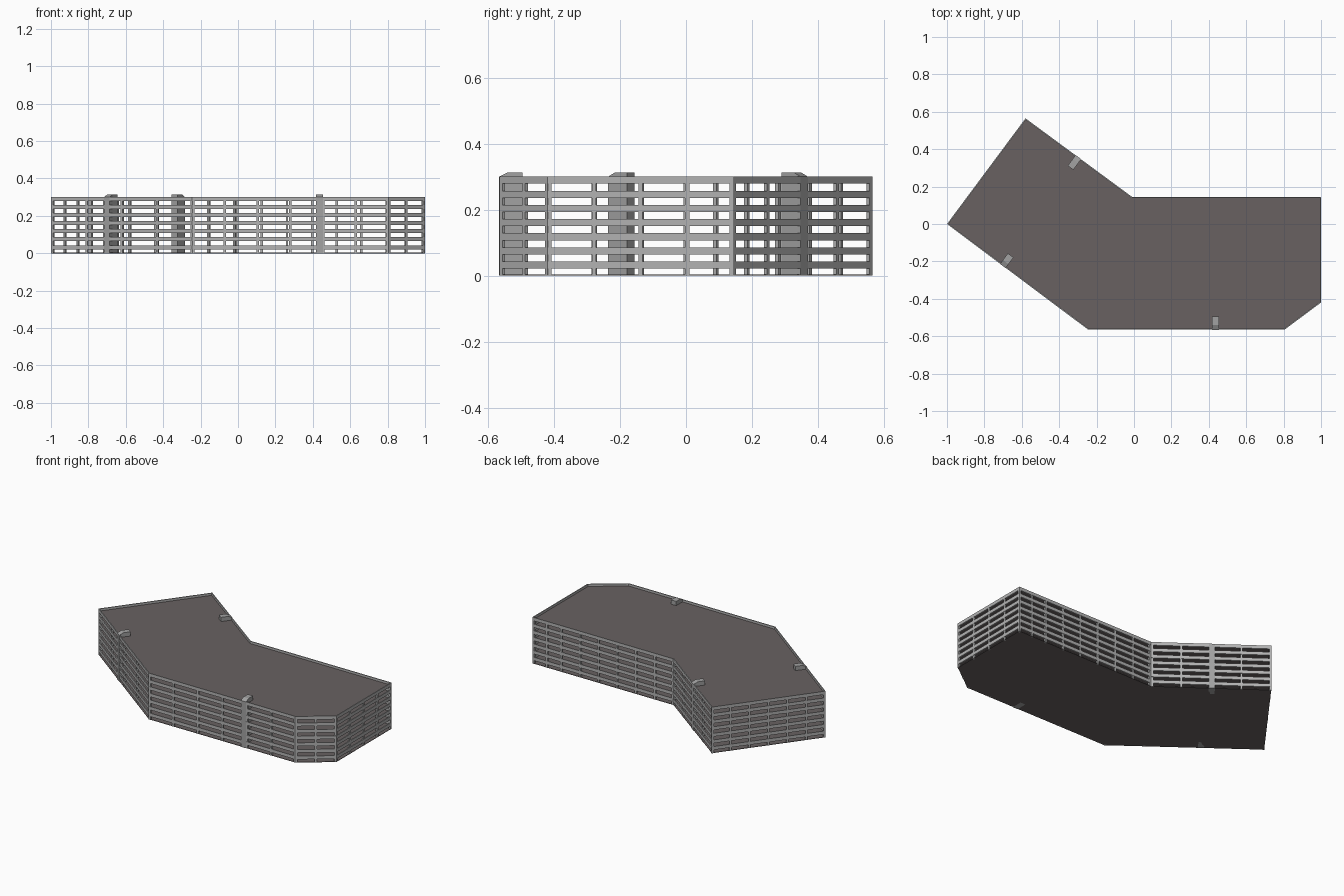
import bpy, bmesh
from mathutils import Vector

if "Cube" in bpy.data.objects:
    bpy.data.objects.remove(bpy.data.objects["Cube"])

# Footprint, counter-clockwise from the west corner
OUT = [Vector(p) for p in [(-1, 0), (-0.245, -0.565), (0.805, -0.565), (1, -0.42),
                           (1, 0.145), (-0.01, 0.145), (-0.58, 0.565)]]
N = len(OUT)
LEVELS, PITCH, GAP = 7, 0.3 / 7, 0.0215


def material(name, rgb):
    m = bpy.data.materials.new(name)
    m.diffuse_color = (*rgb, 1)
    m.use_nodes = True
    m.node_tree.nodes["Principled BSDF"].inputs["Base Color"].default_value = m.diffuse_color
    return m


CONCRETE = material("light concrete", (0.45, 0.45, 0.45))
TOWER = material("tower concrete", (0.36, 0.36, 0.36))
DECK = material("brown grey deck", (0.14, 0.12, 0.12))


def finish(bm, name, mat):
    bmesh.ops.recalc_face_normals(bm, faces=bm.faces)
    me = bpy.data.meshes.new(name)
    bm.to_mesh(me)
    bm.free()
    me.materials.append(mat)
    ob = bpy.data.objects.new(name, me)
    bpy.context.collection.objects.link(ob)


def edge(i):
    """Start, direction, inward normal and length of one wall."""
    a, b = OUT[i % N], OUT[(i + 1) % N]
    d = (b - a).normalized()
    return a, d, Vector((-d.y, d.x)), (b - a).length


def inset(t):
    pts = []
    for i in range(N):
        n1, n2 = edge(i - 1)[2], edge(i)[2]
        pts.append(OUT[i] + (n1 + n2) * t / (1 + n1.dot(n2)))
    return pts


def extrude(bm, loop, vec):
    """Solid from a closed loop of 3D points."""
    f = bm.faces.new([bm.verts.new(p) for p in loop])
    r = bmesh.ops.extrude_face_region(bm, geom=[f], use_keep_orig=True)
    bmesh.ops.translate(bm, vec=vec,
                        verts=[v for v in r["geom"] if isinstance(v, bmesh.types.BMVert)])


def slab(name, z0, z1, t):
    bm = bmesh.new()
    extrude(bm, [p.to_3d() + Vector((0, 0, z0)) for p in inset(t)], (0, 0, z1 - z0))
    finish(bm, name, DECK)


def parapet(name, z0, z1):
    bm = bmesh.new()
    rings = [[bm.verts.new((p.x, p.y, z)) for p in inset(t)]
             for t, z in ((0, z0), (0, z1), (0.006, z1), (0.006, z0))]
    for k in range(4):
        a, b = rings[k], rings[(k + 1) % 4]
        for i in range(N):
            j = (i + 1) % N
            bm.faces.new((a[i], a[j], b[j], b[i]))
    finish(bm, name, CONCRETE)


# Decks and parapet bands on every level
slab("ground_floor", 0, 0.003, 0.002)
for k in range(LEVELS):
    z = k * PITCH + GAP
    slab(f"deck_{k + 1}", z + 0.001, z + 0.007, 0.003)
    parapet(f"parapet_{k + 1}", z, (k + 1) * PITCH)

# Columns along each wall, evenly spaced except along the back
W = 0.013
bays = [4, 6, 2, 4, 0, 4, 6]
bm = bmesh.new()
for i, n in enumerate(bays):
    a, d, nrm, length = edge(i)
    if n:
        spots = [length * k / n for k in range(n + 1)]
    else:
        spots = [1 - x for x in (1, 0.9, 0.794, 0.66, 0.528, 0.396, 0.262, 0.126, -0.01)]
    for u in spots:
        u = min(max(u, W / 2), length - W / 2)
        loop = [a + d * (u + s * W / 2) + nrm * t
                for s, t in ((-1, 0.001), (1, 0.001), (1, 0.012), (-1, 0.012))]
        extrude(bm, [p.to_3d() for p in loop], (0, 0, 0.281))
finish(bm, "columns", CONCRETE)

# Stair towers with a sloped outer cap
for name, i, t in (("left_stair_tower", 0, 0.396), ("front_stair_tower", 1, 0.648),
                   ("back_stair_tower", 5, 0.505)):
    a, d, nrm, length = edge(i)
    tw = 0.037
    base = a + d * (length * t - tw / 2)
    bm = bmesh.new()
    prof = ((-0.001, 0), (0.07, 0), (0.07, 0.313), (0.025, 0.313), (-0.001, 0.3))
    extrude(bm, [(base + nrm * o).to_3d() + Vector((0, 0, z)) for o, z in prof],
            (d * tw).to_3d())
    finish(bm, name, TOWER)
